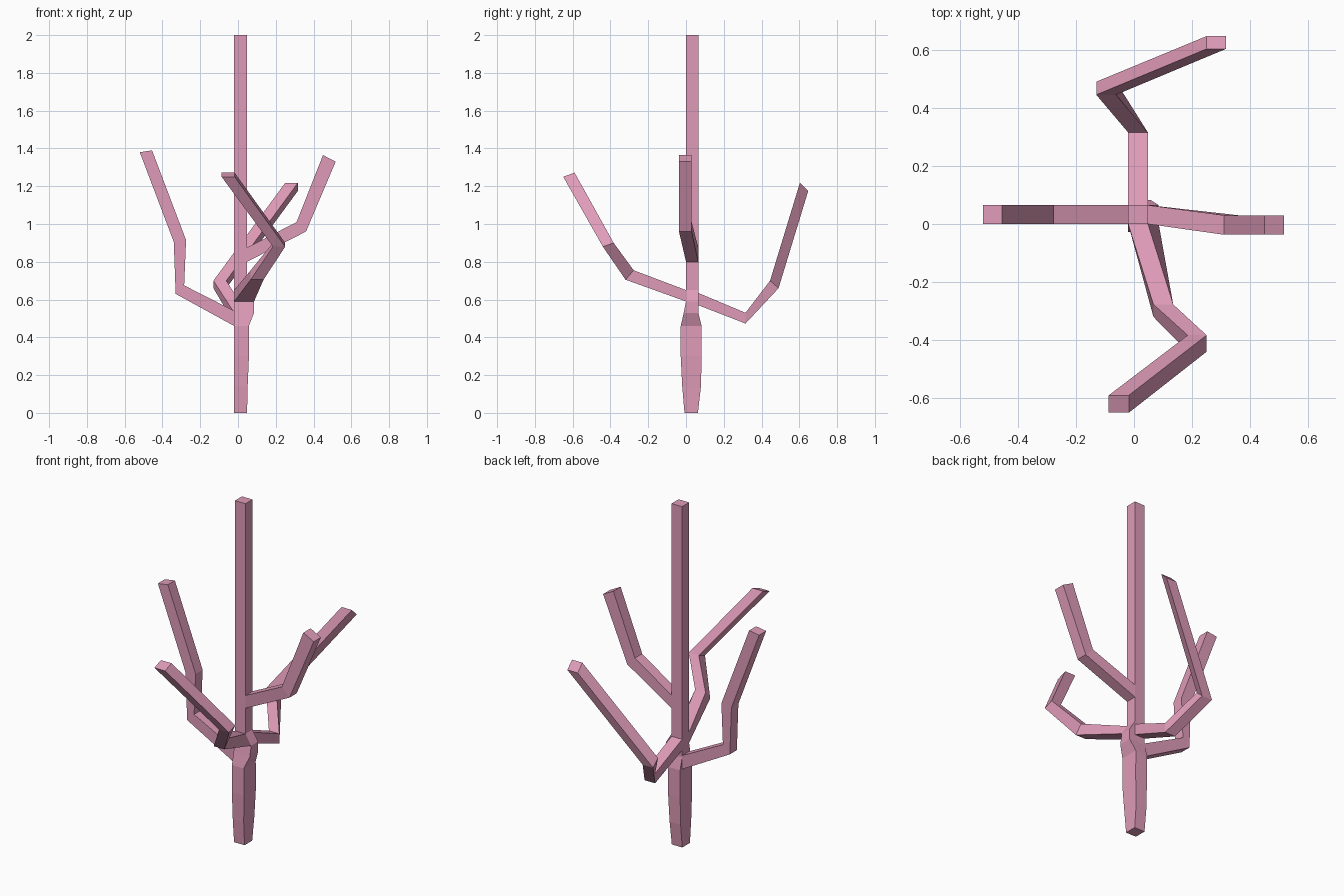
import bpy, bmesh

if "Cube" in bpy.data.objects:
    bpy.data.objects.remove(bpy.data.objects["Cube"])

bark = bpy.data.materials.new("pink_bark")
bark.diffuse_color = (0.74, 0.33, 0.48, 1)
bark.use_nodes = True
bark.node_tree.nodes["Principled BSDF"].inputs["Base Color"].default_value = bark.diffuse_color


def loft(name, rings):
    """Skin a chain of four-cornered rings and cap both ends."""
    bm = bmesh.new()
    loops = [[bm.verts.new(p) for p in r] for r in rings]
    for a, b in zip(loops, loops[1:]):
        for i in range(4):
            j = (i + 1) % 4
            bm.faces.new((a[i], a[j], b[j], b[i]))
    bm.faces.new(loops[0][::-1])
    bm.faces.new(loops[-1])
    bmesh.ops.recalc_face_normals(bm, faces=bm.faces)
    mesh = bpy.data.meshes.new(name)
    bm.to_mesh(mesh)
    bm.free()
    mesh.materials.append(bark)
    obj = bpy.data.objects.new(name, mesh)
    bpy.context.collection.objects.link(obj)


def side_ring(y0, y1, low, high):
    """Section of a branch running along x; low and high are (x, z)."""
    (a, b), (c, d) = low, high
    return [(a, y0, b), (a, y1, b), (c, y1, d), (c, y0, d)]


def depth_ring(x0, x1, low, high):
    """Section of a branch running along y; low and high are (y, z)."""
    (a, b), (c, d) = low, high
    return [(x0, a, b), (x1, a, b), (x1, c, d), (x0, c, d)]


# Trunk: straight left side, swollen lower part (z, right x, front y, back y)
L = -0.02
loft("trunk", [[(L, f, z), (r, f, z), (r, b, z), (L, b, z)] for z, r, f, b in (
    (0, 0.048, -0.008, 0.063), (0.14, 0.051, -0.02, 0.079),
    (0.3, 0.058, -0.028, 0.083), (0.46, 0.057, -0.028, 0.083),
    (0.53, 0.085, -0.012, 0.065), (0.59, 0.085, 0, 0.065),
    (0.65, 0.048, 0, 0.065), (2.0, 0.048, 0, 0.065))])

# Left branch
loft("left_branch", [side_ring(0, 0.065, lo, hi) for lo, hi in (
    ((L, 0.46), (L, 0.54)), ((-0.33, 0.63), (-0.285, 0.675)),
    ((-0.34, 0.905), (-0.275, 0.915)), ((-0.52, 1.38), (-0.455, 1.39)))])

# Right branch
loft("right_branch", [
    side_ring(0, 0.065, (0.048, 0.80), (0.048, 0.875)),
    side_ring(-0.037, 0.03, (0.36, 0.96), (0.31, 1.01)),
    side_ring(-0.037, 0.03, (0.517, 1.33), (0.45, 1.365))])

# Back branch
loft("back_branch", [
    depth_ring(L, 0.048, (0.065, 0.57), (0.065, 0.635)),
    depth_ring(L, 0.048, (0.315, 0.473), (0.315, 0.53)),
    depth_ring(-0.13, -0.062, (0.49, 0.66), (0.445, 0.70)),
    depth_ring(0.25, 0.317, (0.647, 1.175), (0.603, 1.218))])

# Front branch, flared where it leaves the trunk
root = depth_ring(L, 0.048, (0, 0.59), (0, 0.65))
root[1] = (0.085, 0, 0.59)
loft("front_branch", [
    root,
    depth_ring(0.067, 0.135, (-0.32, 0.705), (-0.277, 0.755)),
    depth_ring(0.185, 0.25, (-0.44, 0.88), (-0.383, 0.90)),
    depth_ring(-0.087, -0.018, (-0.65, 1.25), (-0.59, 1.272))])
